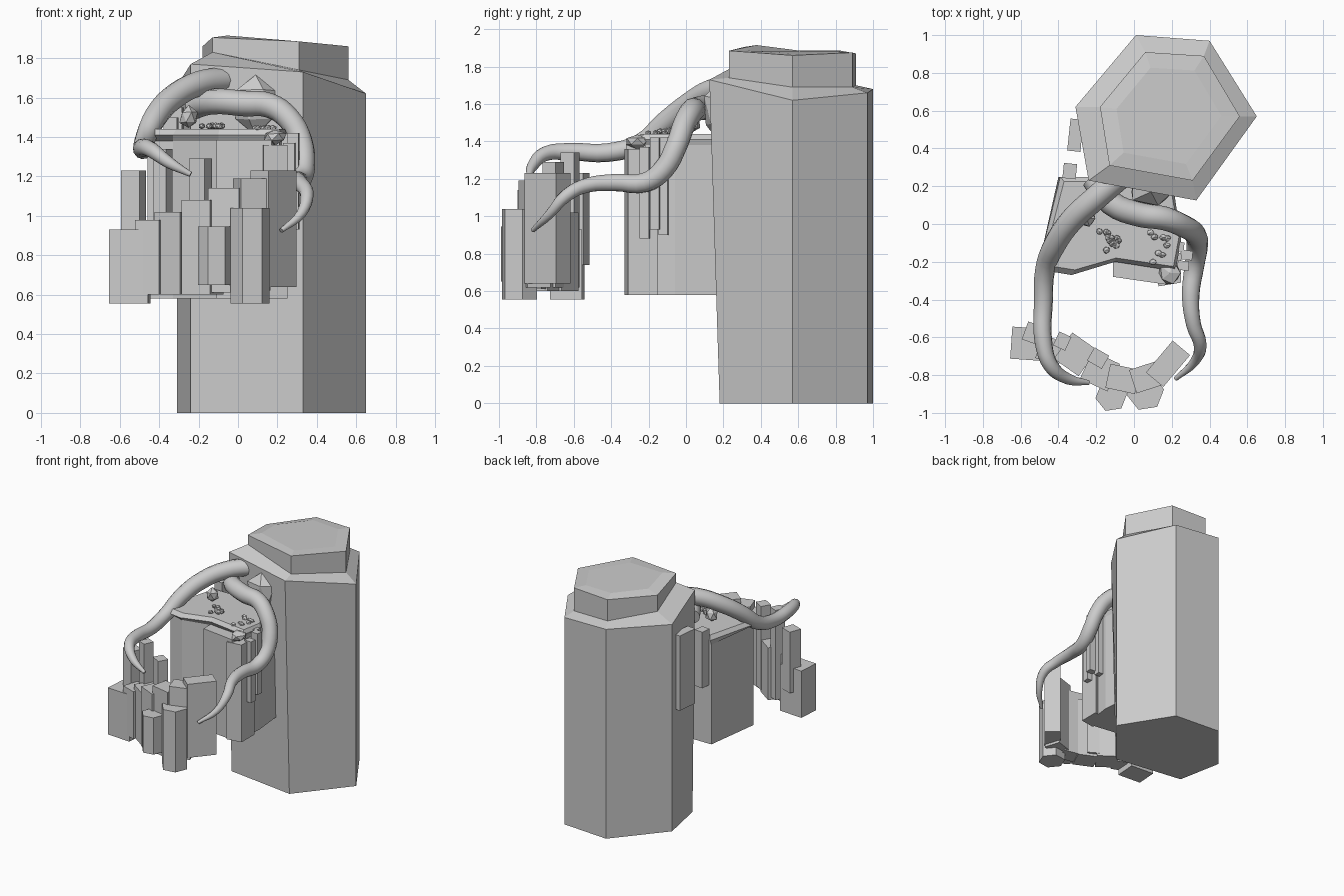
import bpy, bmesh, math, random
from mathutils import Vector

if "Cube" in bpy.data.objects:
    bpy.data.objects.remove(bpy.data.objects["Cube"])
random.seed(4)

stone = bpy.data.materials.new("pale_grey_stone")
stone.use_nodes = True
GREY = (0.6, 0.6, 0.6, 1)
stone.diffuse_color = GREY
stone.node_tree.nodes["Principled BSDF"].inputs["Base Color"].default_value = GREY


def finish(name, bm):
    bmesh.ops.recalc_face_normals(bm, faces=bm.faces)
    mesh = bpy.data.meshes.new(name)
    bm.to_mesh(mesh)
    bm.free()
    mesh.materials.append(stone)
    obj = bpy.data.objects.new(name, mesh)
    bpy.context.collection.objects.link(obj)
    return obj


def loft(name, rings):
    """Joins rings of equal point count and closes both ends."""
    bm = bmesh.new()
    loops = [[bm.verts.new(p) for p in ring] for ring in rings]
    n = len(loops[0])
    for a, b in zip(loops, loops[1:]):
        for i in range(n):
            j = (i + 1) % n
            bm.faces.new((a[i], a[j], b[j], b[i]))
    bm.faces.new(loops[0])
    bm.faces.new(loops[-1])
    return finish(name, bm)


def prism(name, outline, z0, z1):
    return loft(name, [[(x, y, z) for x, y in outline] for z in (z0, z1)])


def inset(ring, centre, factor, dz):
    c = Vector(centre)
    return [c + (Vector((p[0], p[1])) - c) * factor for p in ring], dz


def tentacle(name, points):
    """Tapered round limb through (x, y, z, radius) points."""
    curve = bpy.data.curves.new(name, "CURVE")
    curve.dimensions = "3D"
    curve.bevel_depth = 1
    curve.bevel_resolution = 4
    curve.use_fill_caps = True
    curve.resolution_u = 4
    s = curve.splines.new("BEZIER")
    s.bezier_points.add(len(points) - 1)
    for bp, p in zip(s.bezier_points, points):
        bp.co, bp.radius = p[:3], p[3]
        bp.handle_left_type = bp.handle_right_type = "AUTO"
    obj = bpy.data.objects.new(name, curve)
    bpy.context.collection.objects.link(obj)
    bpy.ops.object.select_all(action="DESELECT")
    obj.select_set(True)
    bpy.context.view_layer.objects.active = obj
    bpy.ops.object.convert(target="MESH")
    obj = bpy.context.view_layer.objects.active
    obj.data.materials.clear()
    obj.data.materials.append(stone)
    bpy.ops.object.shade_smooth_by_angle(angle=math.radians(50))


def rock(name, centre, size, detail=1):
    bm = bmesh.new()
    bmesh.ops.create_icosphere(bm, subdivisions=detail, radius=1)
    for v in bm.verts:
        k = random.uniform(0.85, 1.08)
        v.co = Vector(c + v.co[i] * s * k for i, (c, s) in enumerate(zip(centre, size)))
    finish(name, bm)


# Tall six-sided pillar with a sloping shoulder
foot = [(0.01, 1.0), (0.4, 0.97), (0.65, 0.57), (0.33, 0.18), (-0.24, 0.26), (-0.31, 0.62)]
rim = [(0.01, 1.0, 1.68), (0.4, 0.97, 1.66), (0.65, 0.57, 1.62),
       (0.33, 0.125, 1.73), (-0.24, 0.23, 1.77), (-0.31, 0.62, 1.66)]
cap = [(0.06, 0.91), (0.37, 0.89), (0.56, 0.57), (0.31, 0.23), (-0.13, 0.31), (-0.18, 0.62)]
shoulder = [(x, y, z) for (x, y), z in zip(cap, (1.7, 1.69, 1.69, 1.74, 1.83, 1.73))]
loft("pillar", [[(x, y, 0) for x, y in foot], rim, shoulder])

# Cap block with a slightly dished top
cap_top = [(x, y, z) for (x, y), z in zip(cap, (1.87, 1.875, 1.86, 1.885, 1.905, 1.86))]
dish, _ = inset(cap, (0.17, 0.58), 0.75, 0)
loft("cap_block", [[(x, y, 1.66) for x, y in cap], cap_top,
                   [(p.x, p.y, z) for p, z in zip(dish, (1.885, 1.88, 1.87, 1.885, 1.915, 1.885))]])

# Ledge jutting from the pillar, with a thin lip and lower front columns
ledge = [(-0.4, 0.25), (-0.46, -0.2), (-0.33, -0.24), (-0.1, -0.19), (0.21, -0.22), (0.23, -0.06), (0.2, 0.25)]
lip = [(-0.39, 0.25), (-0.51, -0.24), (-0.33, -0.27), (-0.1, -0.2), (0.22, -0.25), (0.25, -0.08), (0.2, 0.25)]
loft("ledge", [[(x, y, 0.58) for x, y in ledge], [(x, y, 1.38) for x, y in ledge],
               [(x, y, 1.41) for x, y in lip],
               [(x * 0.95, y * 0.9, 1.44) for x, y in lip]])
prism("ledge_front_column", [(-0.11, -0.18), (-0.11, -0.28), (0.17, -0.32), (0.19, -0.2)], 0.58, 1.385)
prism("ledge_corner_column", [(0.1, -0.2), (0.13, -0.33), (0.25, -0.31), (0.25, -0.15)], 0.58, 1.36)


def column(name, x, y, w, d, turn, z0, z1):
    c, s = math.cos(math.radians(turn)), math.sin(math.radians(turn))
    corners = [(-w / 2, -d / 2), (w / 2, -d / 2), (w / 2, d / 2), (-w / 2, d / 2)]
    prism(name, [(x + u * c - v * s, y + u * s + v * c) for u, v in corners], z0, z1)


# Thin columns clinging to the ledge and the pillar
for x, y, w, d, z0, z1 in [(0.26, -0.22, 0.06, 0.05, 0.88, 1.37), (0.28, -0.165, 0.06, 0.05, 0.93, 1.42),
                           (0.24, -0.12, 0.05, 0.05, 0.9, 1.42), (-0.31, 0.47, 0.07, 0.17, 0.95, 1.55),
                           (-0.34, 0.28, 0.07, 0.08, 1.05, 1.5)]:
    column("side_column", x, y, w, d, -6, z0, z1)

# Floating crescent of broken columns
for spec in [(-0.55, -0.635, 0.2, 0.17, -4, 0.555, 0.93),
             (-0.53, -0.58, 0.1, 0.1, -20, 0.74, 1.23),
             (-0.44, -0.67, 0.13, 0.13, -20, 0.6, 0.98),
             (-0.38, -0.62, 0.07, 0.08, -25, 0.62, 1.34),
             (-0.31, -0.69, 0.16, 0.17, -35, 0.6, 1.02),
             (-0.19, -0.71, 0.09, 0.08, -30, 0.62, 1.29),
             (-0.18, -0.78, 0.16, 0.16, -25, 0.6, 1.08),
             (-0.06, -0.82, 0.16, 0.13, -12, 0.61, 1.14),
             (0.07, -0.81, 0.16, 0.13, 18, 0.62, 1.19),
             (0.18, -0.74, 0.22, 0.12, 50, 0.64, 1.23)]:
    column("floating_column", *spec)

# Faceted posts in front of the crescent
for name, x, y, r, z0, z1 in [("front_post_left", -0.12, -0.91, 0.085, 0.65, 0.945),
                              ("front_post_right", 0.06, -0.89, 0.1, 0.555, 1.04)]:
    prism(name, [(x + r * math.cos(a), y + r * math.sin(a))
                 for a in (i * math.tau / 6 + 0.15 for i in range(6))], z0, z1)

# Curling tentacles emerging from the pillar
tentacle("tentacle_left", [(-0.06, 0.26, 1.69, 0.065), (-0.2, 0.14, 1.67, 0.065), (-0.33, 0.02, 1.6, 0.063),
                           (-0.42, -0.11, 1.5, 0.06), (-0.47, -0.24, 1.39, 0.053), (-0.48, -0.42, 1.34, 0.05),
                           (-0.48, -0.62, 1.345, 0.047), (-0.44, -0.75, 1.335, 0.04),
                           (-0.35, -0.82, 1.27, 0.03), (-0.24, -0.84, 1.21, 0.013)])
tentacle("tentacle_right", [(-0.22, 0.24, 1.55, 0.06), (-0.12, 0.11, 1.58, 0.065), (0.03, 0.05, 1.57, 0.065),
                            (0.16, 0.03, 1.56, 0.063), (0.26, -0.01, 1.49, 0.06), (0.32, -0.05, 1.38, 0.058),
                            (0.335, -0.12, 1.25, 0.056), (0.32, -0.22, 1.18, 0.053),
                            (0.3, -0.38, 1.18, 0.047), (0.315, -0.53, 1.165, 0.04),
                            (0.35, -0.64, 1.11, 0.035), (0.32, -0.73, 1.01, 0.025), (0.22, -0.82, 0.925, 0.012)])

# Boulders and pebbles on the ledge
rock("back_boulder", (0.09, 0.17, 1.56), (0.13, 0.08, 0.17))
rock("left_boulder", (-0.25, 0.03, 1.5), (0.05, 0.05, 0.06))
rock("corner_boulder", (0.19, -0.26, 1.4), (0.065, 0.07, 0.04))
for i in range(14):
    a, r = random.uniform(0, math.tau), random.uniform(0.01, 0.06)
    rock("pebble", (-0.14 + r * math.cos(a), -0.08 + r * math.sin(a), 1.455), (0.02, 0.02, 0.018))
for i in range(8):
    rock("ledge_pebble", (random.uniform(0.08, 0.2), random.uniform(-0.23, -0.04), 1.445), (0.022, 0.018, 0.016))
